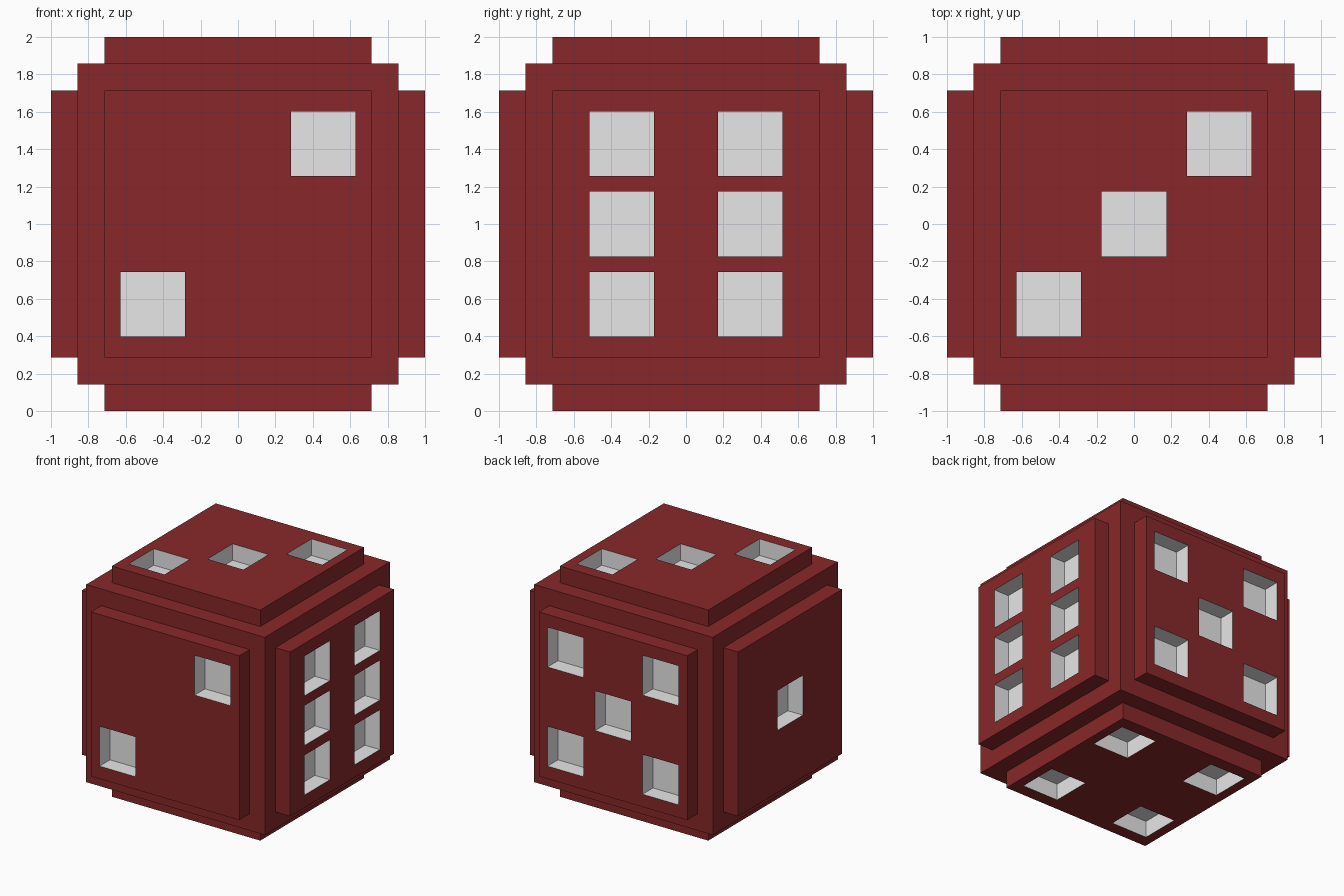
import bpy, bmesh
from mathutils import Vector

if "Cube" in bpy.data.objects:
    bpy.data.objects.remove(bpy.data.objects["Cube"])

CORE, PLATE, TOP = 0.857, 0.7125, 1.0     # core half size, raised plate half size, plate height
PIP = 0.1725                              # half size of a pip
FAR, MID, SIX = 0.456, 0.43, 0.343        # pip spacing


def material(name, rgb):
    m = bpy.data.materials.new(name)
    m.diffuse_color = (*rgb, 1)
    m.use_nodes = True
    m.node_tree.nodes["Principled BSDF"].inputs["Base Color"].default_value = m.diffuse_color
    return m


bm = bmesh.new()


def quad(points, outward, mat):
    f = bm.faces.new([bm.verts.new(p) for p in points])
    f.normal_update()
    if f.normal.dot(outward) < 0:
        f.normal_flip()
    f.material_index = mat


def build_side(normal, u, v, pips):
    """One side of the die: stepped border, raised plate and sunken pips."""
    n, u, v = Vector(normal), Vector(u), Vector(v)
    cuts = []
    for axis in (0, 1):
        c = {-CORE, -PLATE, PLATE, CORE}
        for p in pips:
            c |= {round(p[axis] - PIP, 4), round(p[axis] + PIP, 4)}
        cuts.append(sorted(c))
    us, vs = cuts

    def point(a, b, h):
        return u * a + v * b + n * h + Vector((0, 0, 1))

    def cell(i, j):
        # height and colour of a grid cell
        if not (0 <= i < len(us) - 1 and 0 <= j < len(vs) - 1):
            return CORE, 0
        a, b = (us[i] + us[i + 1]) / 2, (vs[j] + vs[j + 1]) / 2
        if max(abs(a), abs(b)) > PLATE:
            return CORE, 0
        if any(abs(a - p[0]) < PIP and abs(b - p[1]) < PIP for p in pips):
            return CORE, 1
        return TOP, 0

    for i in range(len(us) - 1):
        for j in range(len(vs) - 1):
            h, mat = cell(i, j)
            a0, a1, b0, b1 = us[i], us[i + 1], vs[j], vs[j + 1]
            quad([point(a0, b0, h), point(a1, b0, h), point(a1, b1, h), point(a0, b1, h)], n, mat)
            # walls down to lower neighbours, pale inside pips
            if h == TOP:
                for di, dj, p, q in ((-1, 0, (a0, b0), (a0, b1)), (1, 0, (a1, b0), (a1, b1)),
                                     (0, -1, (a0, b0), (a1, b0)), (0, 1, (a0, b1), (a1, b1))):
                    h2, mat2 = cell(i + di, j + dj)
                    if h2 < h:
                        quad([point(*p, h), point(*q, h), point(*q, h2), point(*p, h2)],
                             u * di + v * dj, mat2)


corners = [(s * FAR, t * MID) for s in (-1, 1) for t in (-1, 1)]
diagonal = [(-FAR, -MID), (FAR, MID)]
six = [(s * SIX, t * MID) for s in (-1, 1) for t in (-1, 0, 1)]
X, Y, Z = (1, 0, 0), (0, 1, 0), (0, 0, 1)

build_side((0, -1, 0), X, Z, diagonal)              # front: two
build_side((0, 1, 0), X, Z, corners + [(0, 0)])     # back: five
build_side((1, 0, 0), Y, Z, six)                    # right: six
build_side((-1, 0, 0), Y, Z, [(0, 0)])              # left: one
build_side((0, 0, 1), X, Y, diagonal + [(0, 0)])    # top: three
build_side((0, 0, -1), X, Y, corners)               # bottom: four

# weld into one solid
bmesh.ops.remove_doubles(bm, verts=bm.verts[:], dist=0.0005)
mesh = bpy.data.meshes.new("die_body")
bm.to_mesh(mesh)
bm.free()
mesh.materials.append(material("dark red", (0.246, 0.0203, 0.0222)))
mesh.materials.append(material("pip white", (0.8, 0.8, 0.8)))
die = bpy.data.objects.new("die_body", mesh)
bpy.context.collection.objects.link(die)
